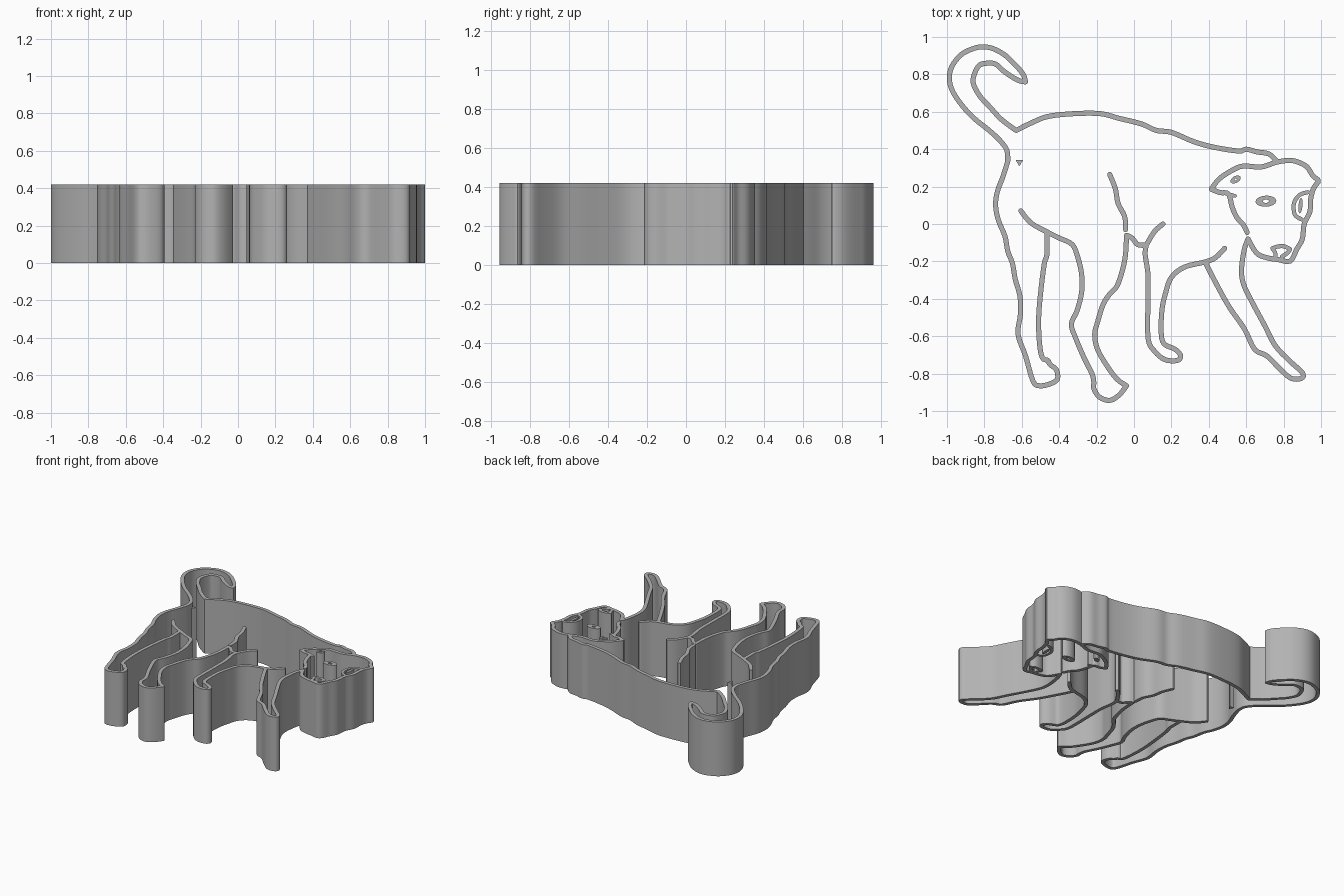
import bpy
import bmesh
import math
from mathutils import Vector

HEIGHT = 0.42
HALF_WALL = 0.0135
SUBSTEPS = 4

if "Cube" in bpy.data.objects:
    bpy.data.objects.remove(bpy.data.objects["Cube"], do_unlink=True)

# One plain grey for the whole model
grey = bpy.data.materials.new("plain grey")
grey.use_nodes = True
grey_value = (0.45, 0.45, 0.45, 1)
grey.diffuse_color = grey_value
grey.node_tree.nodes["Principled BSDF"].inputs["Base Color"].default_value = grey_value


def finish(name, mesh_builder):
    """Turn a bmesh into a smooth-shaded object with sharp edges kept."""
    bmesh.ops.recalc_face_normals(mesh_builder, faces=mesh_builder.faces)
    mesh = bpy.data.meshes.new(name)
    mesh_builder.to_mesh(mesh)
    mesh_builder.free()
    mesh.materials.append(grey)
    part = bpy.data.objects.new(name, mesh)
    bpy.context.collection.objects.link(part)
    bpy.ops.object.select_all(action="DESELECT")
    part.select_set(True)
    bpy.context.view_layer.objects.active = part
    bpy.ops.object.shade_smooth_by_angle(angle=math.radians(35))
    return part


def smooth_path(points):
    """Catmull-Rom curve through the given points."""
    pts = [Vector(p) for p in points]
    padded = [pts[0]] + pts + [pts[-1]]
    path = []
    for before, start, end, after in zip(padded, padded[1:], padded[2:], padded[3:]):
        for step in range(SUBSTEPS):
            t = step / SUBSTEPS
            path.append(start + (end - before) * t / 2
                        + (before * 2 - start * 5 + end * 4 - after) * t * t / 2
                        + (start * 3 - before - end * 3 + after) * t ** 3 / 2)
    return path + [pts[-1]]


def wall(name, points, half=HALF_WALL):
    """Upright wall of even thickness with rounded ends, along a curve."""
    path = smooth_path(points)
    stations = []
    for i, here in enumerate(path):
        along = (path[min(i + 1, len(path) - 1)] - path[max(i - 1, 0)]).normalized()
        stations.append((here, along, half))
    first, last = stations[0], stations[-1]
    for angle in (math.radians(40), math.radians(75)):
        reach, width = half * math.sin(angle), half * math.cos(angle)
        stations.insert(0, (first[0] - first[1] * reach, first[1], width))
        stations.append((last[0] + last[1] * reach, last[1], width))
    bm = bmesh.new()
    sections = []
    for centre, along, width in stations:
        side = Vector((-along.y, along.x)) * width
        corners = ((centre + side, 0), (centre - side, 0),
                   (centre - side, HEIGHT), (centre + side, HEIGHT))
        sections.append([bm.verts.new((p.x, p.y, z)) for p, z in corners])
    for a, b in zip(sections, sections[1:]):
        for k in range(4):
            n = (k + 1) % 4
            bm.faces.new((a[k], a[n], b[n], b[k]))
    bm.faces.new(sections[0])
    bm.faces.new(sections[-1])
    return finish(name, bm)


def post(name, centre, size, tilt=0, hole=0, sides=14, power=1):
    """Upright post: an oval (or polygon), optionally with a hole through it."""
    bm = bmesh.new()
    loops = []
    for scale in (1, hole) if hole else (1,):
        for z in (0, HEIGHT):
            loop = []
            for i in range(sides):
                a = math.tau * i / sides
                x = size[0] * scale * math.cos(a)
                y = size[1] * scale * math.copysign(abs(math.sin(a)) ** power, math.sin(a))
                loop.append(bm.verts.new((
                    centre[0] + x * math.cos(tilt) - y * math.sin(tilt),
                    centre[1] + x * math.sin(tilt) + y * math.cos(tilt), z)))
            loops.append(loop)
    if hole:
        pairs = ((0, 1), (2, 3), (0, 2), (1, 3))
    else:
        pairs = ((0, 1),)
        bm.faces.new(loops[0])
        bm.faces.new(loops[1])
    for p, q in pairs:
        for i in range(sides):
            n = (i + 1) % sides
            bm.faces.new((loops[p][i], loops[p][n], loops[q][n], loops[q][i]))
    return finish(name, bm)


# Back line from tail root to head
wall("back", [
    (-.63, .5), (-.55, .54), (-.46, .575), (-.32, .59), (-.18, .59), (-.08, .565),
    (.04, .535), (.12, .5), (.2, .49), (.32, .44), (.43, .41), (.56, .39),
    (.6, .4), (.66, .385), (.72, .375), (.76, .34)])

# Curled tail, inner side then outer side down to the rump
wall("tail_inner", [
    (-.63, .5), (-.71, .56), (-.77, .625), (-.825, .685), (-.86, .755), (-.85, .81),
    (-.825, .85), (-.78, .86), (-.74, .855), (-.7, .82), (-.65, .785), (-.61, .765),
    (-.58, .76)])
wall("tail_outer", [
    (-.58, .76), (-.59, .795), (-.62, .835), (-.665, .88), (-.7, .91), (-.76, .94),
    (-.82, .947), (-.88, .93), (-.93, .9), (-.975, .84), (-.987, .775), (-.97, .71),
    (-.92, .635), (-.855, .565), (-.78, .505), (-.72, .45), (-.68, .395), (-.675, .335)])

# Hind legs
wall("rear_hind_leg", [
    (-.675, .335), (-.7, .255), (-.73, .175), (-.74, .1), (-.725, .02), (-.69, -.065),
    (-.675, -.145), (-.65, -.21), (-.635, -.295), (-.61, -.385), (-.607, -.48),
    (-.62, -.59), (-.58, -.705), (-.54, -.84), (-.505, -.865), (-.45, -.855),
    (-.41, -.83), (-.415, -.78), (-.45, -.75), (-.46, -.73), (-.49, -.715), (-.505, -.64),
    (-.51, -.51), (-.5, -.375), (-.48, -.215), (-.465, -.16), (-.465, -.05)])
wall("front_hind_leg_outer", [
    (-.605, .07), (-.55, .005), (-.46, -.045), (-.4, -.075), (-.33, -.11), (-.3, -.18),
    (-.28, -.27), (-.28, -.365), (-.305, -.465), (-.335, -.535), (-.31, -.615),
    (-.265, -.72), (-.225, -.8), (-.215, -.845), (-.215, -.88), (-.185, -.925),
    (-.13, -.943), (-.08, -.915), (-.04, -.865)])
wall("front_hind_leg_inner", [
    (-.04, -.865), (-.09, -.83), (-.14, -.765), (-.195, -.67), (-.21, -.59),
    (-.195, -.525), (-.165, -.43), (-.13, -.375), (-.09, -.33), (-.06, -.24),
    (-.045, -.16), (-.04, -.06)])

# Flank and belly lines
wall("flank", [
    (-.13, .265), (-.1, .19), (-.085, .11), (-.05, .04), (-.045, -.03)])
wall("belly", [(-.04, -.06), (-.01, -.075), (.02, -.11), (.065, -.113)])
wall("elbow", [(.155, 0), (.11, -.04), (.065, -.113)])

# Front legs and chest
wall("rear_foreleg", [
    (.065, -.113), (.06, -.165), (.075, -.27), (.075, -.4), (.075, -.61), (.11, -.68),
    (.165, -.725), (.23, -.73), (.25, -.705), (.22, -.67), (.16, -.64), (.145, -.575),
    (.15, -.455), (.17, -.365), (.2, -.285), (.27, -.23), (.38, -.203), (.435, -.18),
    (.485, -.13)])
wall("front_foreleg", [
    (.38, -.203), (.44, -.32), (.51, -.445), (.59, -.56), (.645, -.67), (.71, -.705),
    (.78, -.775), (.84, -.825), (.895, -.825), (.9, -.795), (.83, -.73), (.755, -.65),
    (.7, -.545), (.63, -.415), (.585, -.32), (.575, -.24), (.59, -.135), (.61, -.08)])

# Head outline, from throat round the muzzle, both ears and the cheek
wall("muzzle", [
    (.61, -.08), (.655, -.155), (.71, -.18), (.77, -.19), (.835, -.198), (.87, -.135),
    (.9, -.08), (.91, 0), (.94, .065), (.945, .135), (.96, .19), (.985, .225)])
wall("crown", [
    (.985, .235), (.955, .26), (.925, .305), (.88, .33), (.83, .34), (.76, .33),
    (.68, .305), (.59, .31), (.54, .295), (.46, .245), (.415, .19)])
wall("cheek", [
    (.415, .185), (.46, .168), (.505, .16), (.525, .09), (.55, .035), (.585, -.005),
    (.605, -.045)])
wall("left_ear_fold", [
    (.93, .17), (.885, .155), (.855, .11), (.86, .05), (.895, .025)], 0.011)
wall("right_ear_fold", [(.47, .17), (.54, .15)], 0.01)

# Face details
post("right_eye", (.705, .122), (.056, .03), tilt=.05, hole=.3)
post("left_eye", (.89, .098), (.011, .042), tilt=-.1)
post("right_ear_spot", (.543, .238), (.03, .018), tilt=.5, hole=.25)
wall("nose_top", [(.74, -.13), (.77, -.12), (.805, -.12), (.835, -.135)], 0.011)
wall("nose_right", [(.74, -.13), (.755, -.155), (.755, -.18)], 0.011)
wall("nose_left", [(.835, -.135), (.82, -.155), (.79, -.175)], 0.011)

# Small triangular post on the rump
post("rump_marker", (-.613, .33), (.022, .022), tilt=-math.pi / 2, sides=3)
